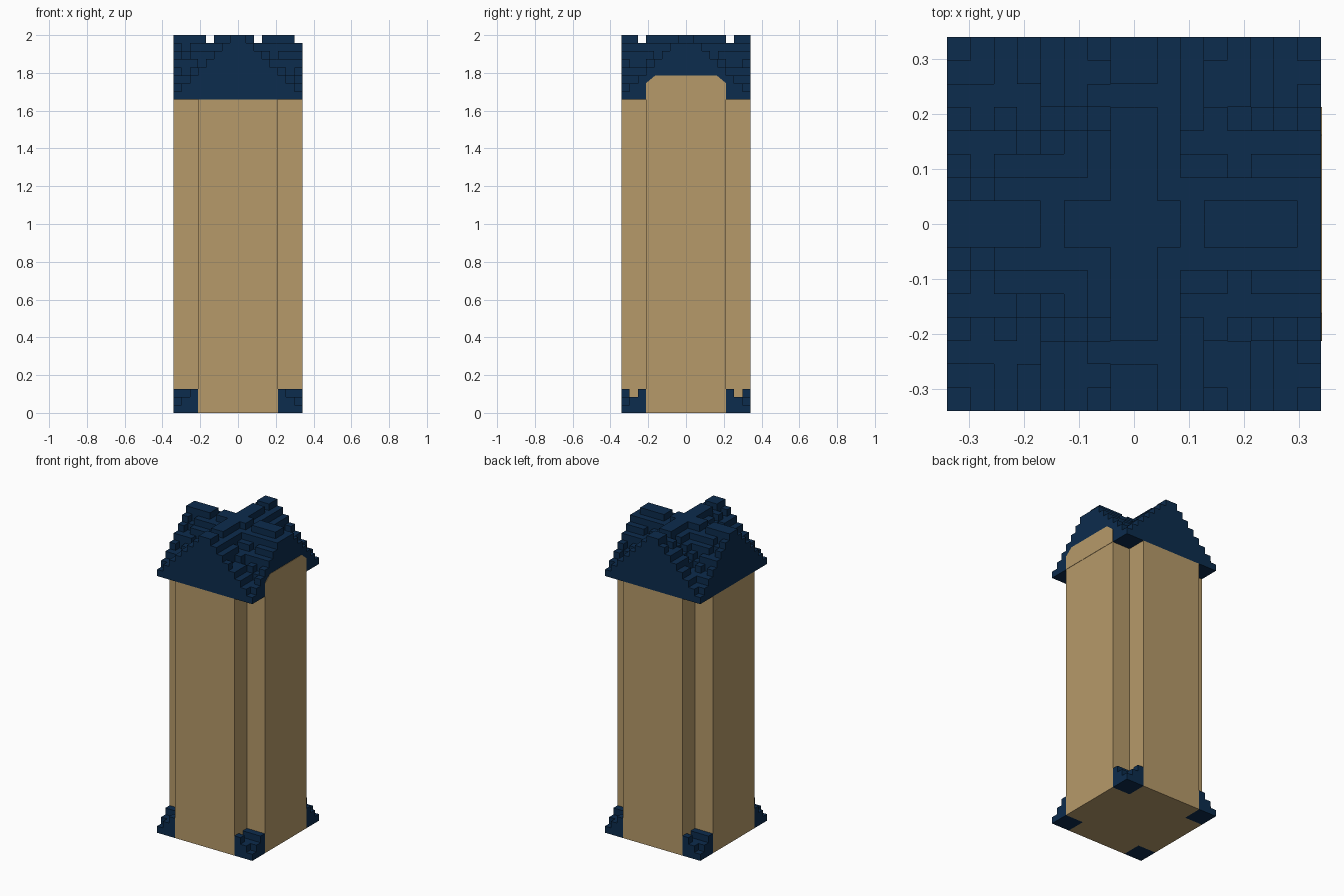
import bpy, bmesh, random

if "Cube" in bpy.data.objects:
    bpy.data.objects.remove(bpy.data.objects["Cube"])

U = 2 / 47          # one block
N = 16              # blocks across
H = N // 2
EAVE = 39           # block level where the roof starts


def material(name, rgb):
    m = bpy.data.materials.new(name)
    m.diffuse_color = (*rgb, 1)
    m.use_nodes = True
    m.node_tree.nodes["Principled BSDF"].inputs["Base Color"].default_value = m.diffuse_color
    return m


TAN = material("tan plaster", (0.468, 0.323, 0.144))
BLUE = material("navy shingles", (0.0037, 0.025, 0.074))


def finish(name, bm, mat):
    bmesh.ops.remove_doubles(bm, verts=bm.verts, dist=1e-5)
    mesh = bpy.data.meshes.new(name)
    bm.to_mesh(mesh)
    bm.free()
    mesh.materials.append(mat)
    ob = bpy.data.objects.new(name, mesh)
    bpy.context.collection.objects.link(ob)
    return ob


def quad(bm, pts):
    bm.faces.new([bm.verts.new(((x - H) * U, (y - H) * U, z * U)) for x, y, z in pts])


def in_corner(i, j):
    return (i < 3 or i > 12) and (j < 3 or j > 12)


def stepped(name, heights, base, hidden=lambda i, j: False):
    """Stepped block surface: a top per cell, walls wherever the neighbour is lower."""
    bm = bmesh.new()
    for (i, j), h in heights.items():
        quad(bm, [(i, j, h), (i + 1, j, h), (i + 1, j + 1, h), (i, j + 1, h)])
        if in_corner(i, j):
            quad(bm, [(i, j, base), (i, j + 1, base), (i + 1, j + 1, base), (i + 1, j, base)])
        for di, dj, a, b in ((1, 0, (1, 0), (1, 1)), (-1, 0, (0, 1), (0, 0)),
                             (0, 1, (1, 1), (0, 1)), (0, -1, (0, 0), (1, 0))):
            n = (i + di, j + dj)
            low = heights.get(n, base)
            if low < h and not hidden(*n):
                p, q = (i + a[0], j + a[1]), (i + b[0], j + b[1])
                quad(bm, [(*p, low), (*q, low), (*q, h), (*p, h)])
    return finish(name, bm, BLUE)


def dist(i):        # block distance from the centre line
    return i - H if i >= H else H - 1 - i


# Shaft: square tower with notched corners
bm = bmesh.new()
outline = [(3, 0), (13, 0), (13, 3), (16, 3), (16, 13), (13, 13),
           (13, 16), (3, 16), (3, 13), (0, 13), (0, 3), (3, 3)]
for k, (x, y) in enumerate(outline):
    x2, y2 = outline[(k + 1) % 12]
    quad(bm, [(x, y, 0), (x2, y2, 0), (x2, y2, EAVE), (x, y, EAVE)])
quad(bm, [(x, y, 0) for x, y in reversed(outline)])
finish("tower_shaft", bm, TAN)

# Cross-gabled roof with some missing shingles, mirrored front to back
random.seed(4)
roof = {}
for i in range(N):
    for j in range(H):
        dx, dy = dist(i), dist(j)
        d, along = min(dx, dy), max(dx, dy)
        if dy == 0 and dx > 0:
            drop = i in (4, 10, 15)
        elif dx == 0:
            drop = dy == 5
        else:
            drop = d < 6 and along < 7 and random.random() < 0.22
        roof[i, j] = roof[i, N - 1 - j] = 47 - d - drop
stepped("gabled_roof", roof, EAVE)

# Raised plaster panel in the right gable
bm = bmesh.new()
x = N + 0.05
panel = [(3, EAVE), (13, EAVE), (13, 41), (11.8, 42), (4.2, 42), (3, 41)]
quad(bm, [(x, y, z) for y, z in panel])
for k, (y, z) in enumerate(panel):
    y2, z2 = panel[(k + 1) % 6]
    quad(bm, [(N, y, z), (N, y2, z2), (x, y2, z2), (x, y, z)])
finish("right_gable_panel", bm, TAN)

# Stepped feet filling the four corner notches
for sx in (0, 1):
    for sy in (0, 1):
        foot = {}
        for a in range(3):
            for b in range(3):
                h = 3 - min(a, b) - (a == 0 and b == 1)
                foot[13 + a if sx else 2 - a, 13 + b if sy else 2 - b] = h
        stepped(f"{'back' if sy else 'front'}_{'right' if sx else 'left'}_foot", foot, 0,
                lambda i, j: 0 <= i < N and 0 <= j < N and not in_corner(i, j))
